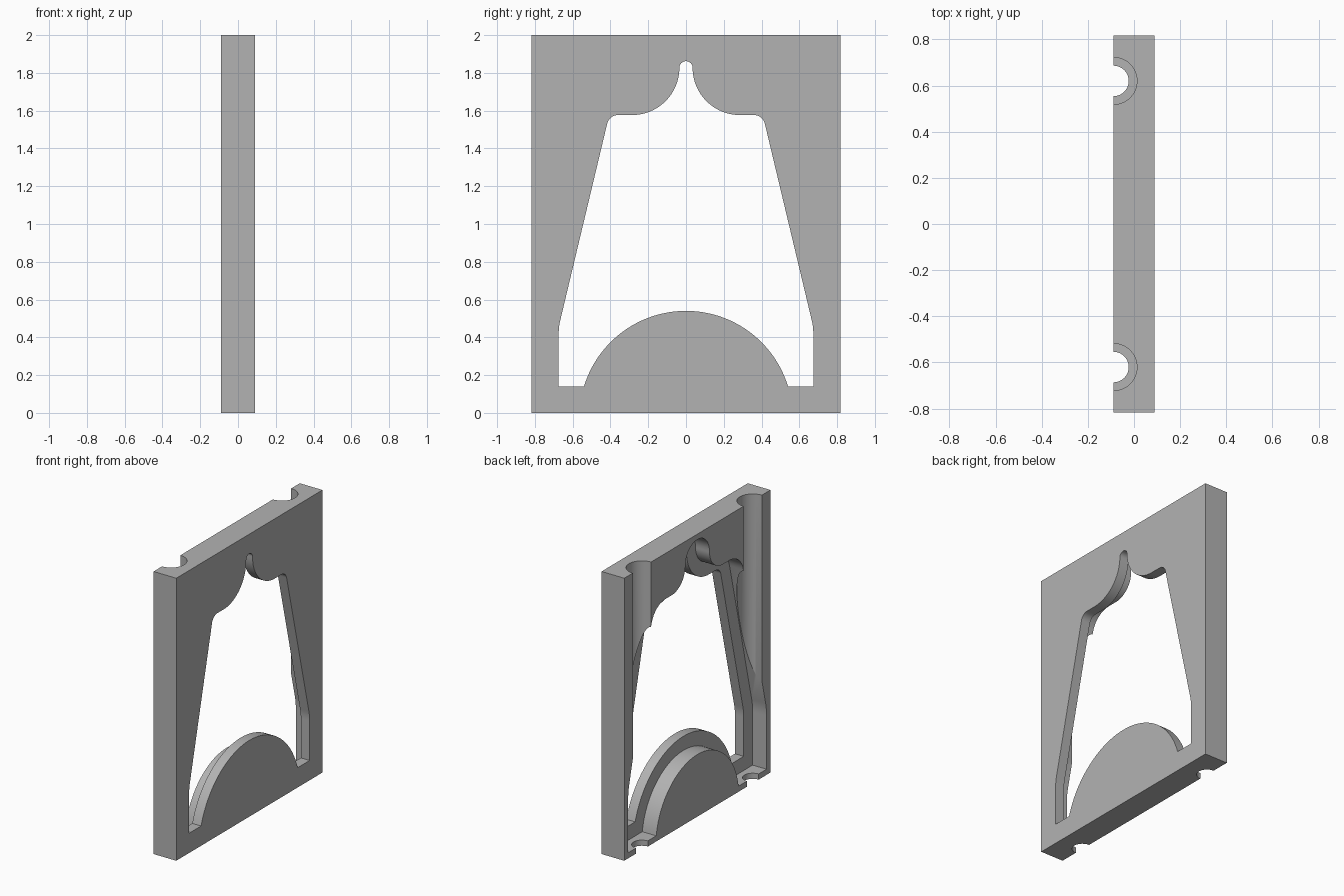
import bpy, bmesh
from math import sin, cos, asin, pi, radians

if "Cube" in bpy.data.objects:
    bpy.data.objects.remove(bpy.data.objects["Cube"], do_unlink=True)

THICK, WIDTH, HEIGHT = 0.178, 1.635, 2.0
BACK = -THICK / 2
LIP_X = 0.02          # depth at which the wide pocket stops
OFFSET = 0.1          # how far the pocket is grown beyond the opening

grey = bpy.data.materials.new("light grey")
grey.use_nodes = True
grey.diffuse_color = (0.45, 0.45, 0.45, 1)
grey.node_tree.nodes["Principled BSDF"].inputs["Base Color"].default_value = grey.diffuse_color


def arc(cy, cz, r, a0, a1, n):
    """Points on a circular arc in the y-z plane."""
    return [(cy + r * cos(a0 + (a1 - a0) * i / n), cz + r * sin(a0 + (a1 - a0) * i / n))
            for i in range(n + 1)]


def opening(d):
    """Outline of the opening, grown outward by d."""
    tilt = radians(13.4)
    dome_z, dome_r, floor = -0.0245, 0.5645 - d, 0.14 - d
    half = arc(0, dome_z, dome_r, pi / 2, asin((floor - dome_z) / dome_r), 32)
    half.append((0.674 + d, floor))
    half += arc(0.374, 0.42, 0.3 + d, 0, tilt, 6)               # bend in the side
    half += arc(0.359, 1.517, 0.06 + d, tilt, pi / 2, 10)       # shoulder
    half += arc(0.285, 1.827, 0.25 - d, 1.5 * pi, pi, 24)       # inward scallop
    half += arc(0, 1.827, 0.035 + d, 0, pi / 2, 10)[1:]         # tip
    return half + [(-y, z) for y, z in half[-2:0:-1]]


def finish(name, bm):
    bmesh.ops.recalc_face_normals(bm, faces=bm.faces[:])
    mesh = bpy.data.meshes.new(name)
    bm.to_mesh(mesh)
    bm.free()
    mesh.materials.append(grey)
    obj = bpy.data.objects.new(name, mesh)
    bpy.context.collection.objects.link(obj)
    return obj


def prism(name, outline, x0, x1):
    """Extrude a y-z outline along x."""
    bm = bmesh.new()
    face = bm.faces.new([bm.verts.new((x0, y, z)) for y, z in outline])
    new = bmesh.ops.extrude_face_region(bm, geom=[face])["geom"]
    bmesh.ops.translate(bm, vec=(x1 - x0, 0, 0),
                        verts=[v for v in new if isinstance(v, bmesh.types.BMVert)])
    return finish(name, bm)


def rod(name, y, radius, z0, z1):
    """Upright cylinder centred on the back face."""
    bm = bmesh.new()
    bmesh.ops.create_cone(bm, cap_ends=True, segments=64, radius1=radius,
                          radius2=radius, depth=z1 - z0)
    bmesh.ops.translate(bm, verts=bm.verts[:], vec=(BACK, y, (z0 + z1) / 2))
    return finish(name, bm)


# Slab
w = WIDTH / 2
panel = prism("arched_panel", [(-w, 0), (w, 0), (w, HEIGHT), (-w, HEIGHT)], BACK, -BACK)

# Opening, wider pocket behind it, and a pair of stepped vertical channels
cutters = [prism("opening_cutter", opening(0), -0.3, 0.3),
           prism("pocket_cutter", opening(OFFSET), -0.3, LIP_X)]
for side in (-1, 1):
    cutters.append(rod("channel_cutter", side * 0.62, 0.102, 0.2, 2.2))
    cutters.append(rod("drain_cutter", side * 0.62, 0.066, -0.2, 0.1))

bpy.ops.object.select_all(action='DESELECT')
bpy.context.view_layer.objects.active = panel
panel.select_set(True)
for cutter in cutters:
    cutter.hide_render = True
    mod = panel.modifiers.new(cutter.name, 'BOOLEAN')
    mod.operation = 'DIFFERENCE'
    mod.solver = 'EXACT'
    mod.object = cutter
    bpy.ops.object.modifier_apply(modifier=mod.name)
for cutter in cutters:
    bpy.data.objects.remove(cutter, do_unlink=True)

bpy.ops.object.shade_smooth_by_angle(angle=radians(25))
